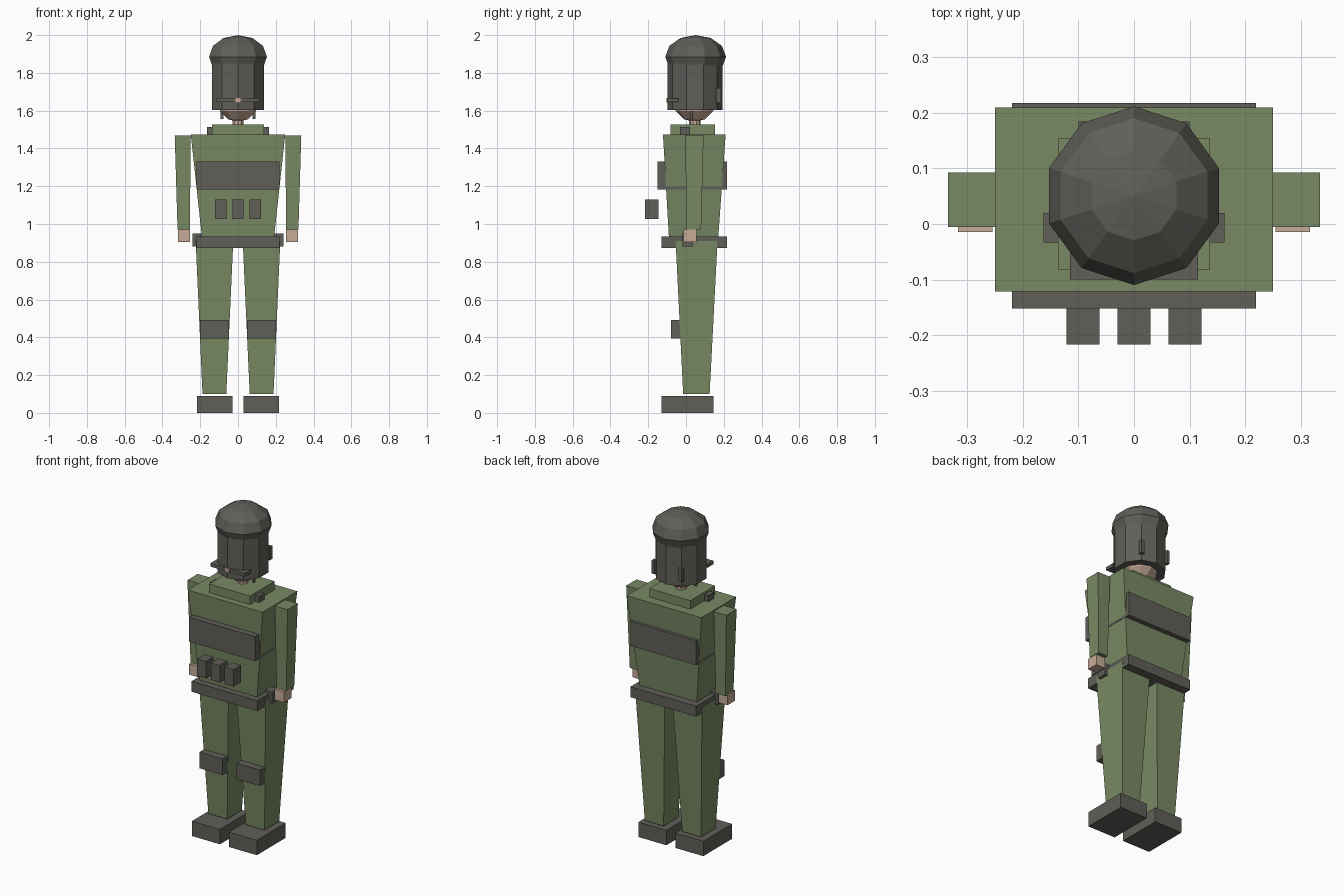
import bpy
import bmesh
from mathutils import Matrix

cube = bpy.data.objects.get("Cube")
if cube:
    bpy.data.objects.remove(cube, do_unlink=True)


def material(name, rgb):
    mat = bpy.data.materials.new(name)
    mat.use_nodes = True
    mat.diffuse_color = (*rgb, 1)
    mat.node_tree.nodes["Principled BSDF"].inputs["Base Color"].default_value = (*rgb, 1)
    return mat


GREEN = material("olive_green", (0.19, 0.25, 0.125))
GREY = material("dark_grey", (0.115, 0.112, 0.098))
SKIN = material("skin", (0.57, 0.41, 0.31))


def finish(name, bm, mat):
    bmesh.ops.recalc_face_normals(bm, faces=bm.faces)
    mesh = bpy.data.meshes.new(name)
    bm.to_mesh(mesh)
    bm.free()
    mesh.materials.append(mat)
    obj = bpy.data.objects.new(name, mesh)
    bpy.context.scene.collection.objects.link(obj)
    return obj


def block(name, mat, x, y, z, top_x=None, top_y=None):
    """Box between two ranges per axis, with an optional different top outline."""
    bm = bmesh.new()
    bmesh.ops.create_cube(bm, size=1)
    for v in bm.verts:
        upper = v.co.z > 0
        rx = top_x if upper and top_x else x
        ry = top_y if upper and top_y else y
        v.co = (rx[v.co.x > 0], ry[v.co.y > 0], z[upper])
    return finish(name, bm, mat)


def pair(name, mat, x, y, z, top_x=None, top_y=None):
    """The same block on both sides of the body."""
    def flip(r):
        return r and (-r[1], -r[0])
    block("left_" + name, mat, x, y, z, top_x, top_y)
    block("right_" + name, mat, flip(x), y, z, flip(top_x), top_y)


def ball(name, mat, centre, radius, height):
    """Ten sided sphere with corners on the front and back."""
    bm = bmesh.new()
    bmesh.ops.create_uvsphere(bm, u_segments=10, v_segments=6, radius=1)
    turn = Matrix.Rotation(0.3141593, 4, "Z")
    if any(v.co.y > 0.99 for v in bm.verts):
        turn = Matrix.Identity(4)
    bm.transform(Matrix.Translation(centre) @ Matrix.Diagonal((radius, radius, height, 1)) @ turn)
    return finish(name, bm, mat)


def tube(name, mat, centre, radius, depth):
    bm = bmesh.new()
    bmesh.ops.create_cone(bm, cap_ends=True, segments=10, radius1=radius,
                          radius2=radius, depth=depth)
    turn = Matrix.Rotation(0.3141593, 4, "Z")
    if any(abs(v.co.x) < 1e-4 for v in bm.verts):
        turn = Matrix.Identity(4)
    bm.transform(Matrix.Translation(centre) @ turn)
    return finish(name, bm, mat)


# Legs
pair("boot", GREY, (0.03, 0.217), (-0.13, 0.145), (0, 0.09))
pair("leg", GREEN, (0.062, 0.188), (-0.015, 0.125), (0.1, 0.91),
     (0.025, 0.224), (-0.055, 0.167))
pair("knee_pad", GREY, (0.047, 0.202), (-0.08, -0.03), (0.395, 0.492))

# Torso, belt and chest gear
block("torso", GREEN, (-0.19, 0.19), (-0.09, 0.17), (0.92, 1.475),
      (-0.25, 0.25), (-0.122, 0.21))
block("belt", GREY, (-0.22, 0.22), (-0.13, 0.217), (0.872, 0.935))
pair("hip_pouch", GREY, (0.19, 0.24), (-0.018, 0.038), (0.88, 0.95))
block("chest_band", GREY, (-0.22, 0.22), (-0.152, 0.218), (1.183, 1.33))
for side, cx in (("right", -0.092), ("middle", 0), ("left", 0.092)):
    block(side + "_chest_pouch", GREY, (cx - 0.03, cx + 0.03), (-0.217, -0.145), (1.027, 1.13))
block("collar", GREEN, (-0.137, 0.137), (-0.082, 0.154), (1.46, 1.527))
pair("shoulder_clip", GREY, (0.12, 0.163), (-0.033, 0.02), (1.47, 1.513))

# Arms
pair("arm", GREEN, (0.255, 0.32), (0.004, 0.08), (0.97, 1.468),
     (0.25, 0.335), (-0.005, 0.093))
pair("hand", SKIN, (0.255, 0.317), (-0.014, 0.056), (0.905, 0.97))

# Head and helmet
tube("neck", SKIN, (0, 0.047, 1.545), 0.03, 0.09)
ball("head", SKIN, (0, 0.045, 1.655), 0.115, 0.115)
tube("helmet_side", GREY, (0, 0.047, 1.727), 0.146, 0.246)
ball("helmet_dome", GREY, (0, 0.051, 1.885), 0.161, 0.115)
block("visor_bar", GREY, (-0.115, 0.115), (-0.1, -0.04), (1.645, 1.665))
block("nose", SKIN, (-0.014, 0.014), (-0.104, -0.06), (1.643, 1.667))
pair("chin_strap", GREY, (0.078, 0.092), (0.02, 0.034), (1.555, 1.65))
pair("helmet_clip", GREY, (0.08, 0.1), (0.16, 0.185), (1.64, 1.72))
